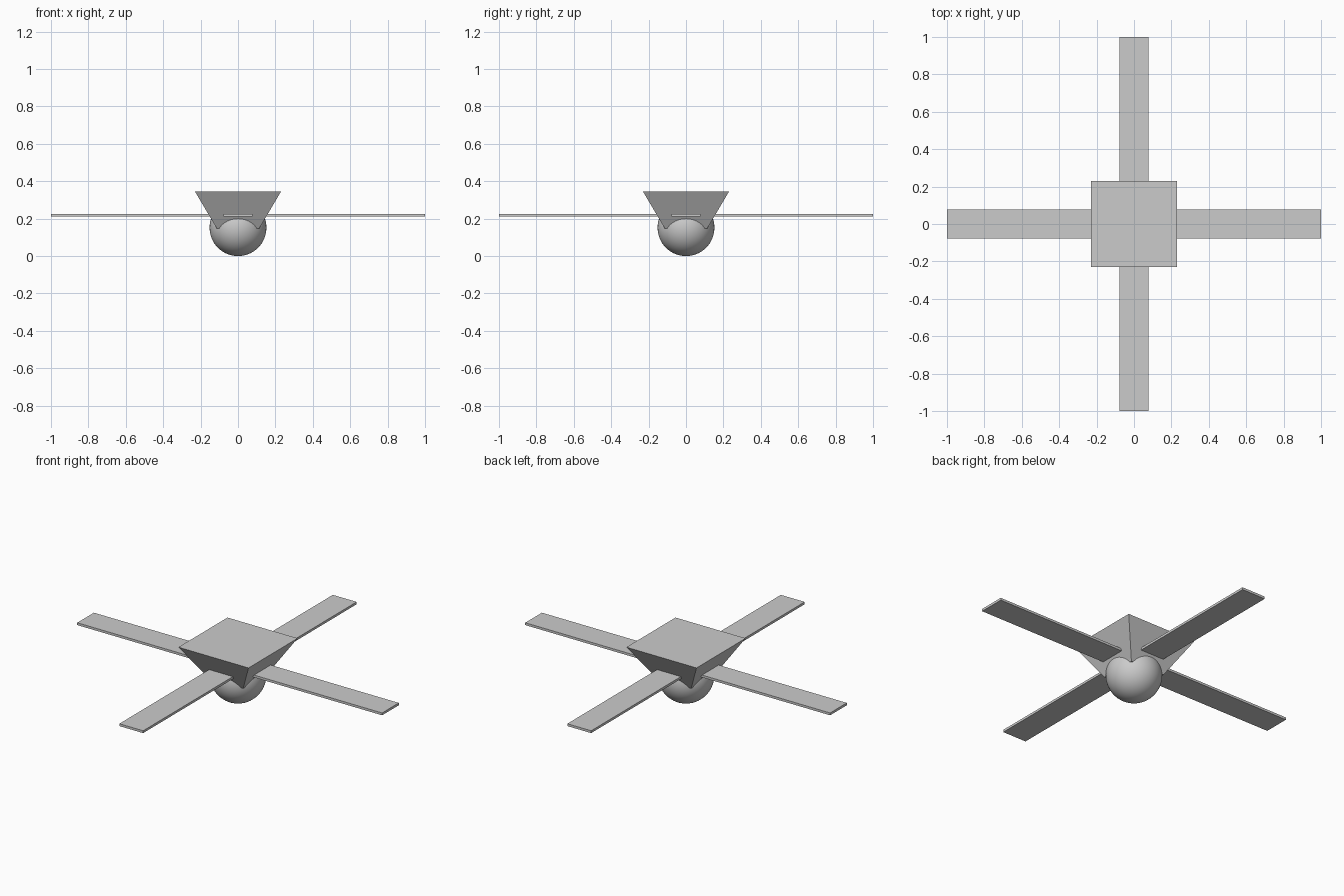
import bpy
import bmesh
from math import radians

if "Cube" in bpy.data.objects:
    bpy.data.objects.remove(bpy.data.objects["Cube"])


def add_mesh(name, bm):
    mesh = bpy.data.meshes.new(name)
    bmesh.ops.recalc_face_normals(bm, faces=bm.faces)
    bm.to_mesh(mesh)
    bm.free()
    obj = bpy.data.objects.new(name, mesh)
    bpy.context.collection.objects.link(obj)
    return obj


def tapered_block(name, bottom, top, z0, z1):
    """Block with (half_x, half_y) extents at its bottom and top."""
    bm = bmesh.new()
    bmesh.ops.create_cube(bm, size=2)
    for v in bm.verts:
        hx, hy = top if v.co.z > 0 else bottom
        v.co = (v.co.x * hx, v.co.y * hy, z1 if v.co.z > 0 else z0)
    return add_mesh(name, bm)


# Round belly
RADIUS = 0.152
bpy.ops.mesh.primitive_uv_sphere_add(segments=64, ring_count=32, radius=RADIUS,
                                     location=(0, 0, RADIUS))
belly = bpy.context.object
belly.name = "belly_sphere"
bpy.ops.object.shade_smooth_by_angle(angle=radians(30))

# Square body flaring towards the flat top
tapered_block("flared_body", (0.113, 0.113), (0.23, 0.23), 0.147, 0.345)

# Two thin crossed blades running through the body
for i in range(2):
    blade = tapered_block(f"blade_{i + 1}", (1.0, 0.078), (1.0, 0.078), 0.212, 0.226)
    blade.rotation_euler.z = radians(90 * i)
